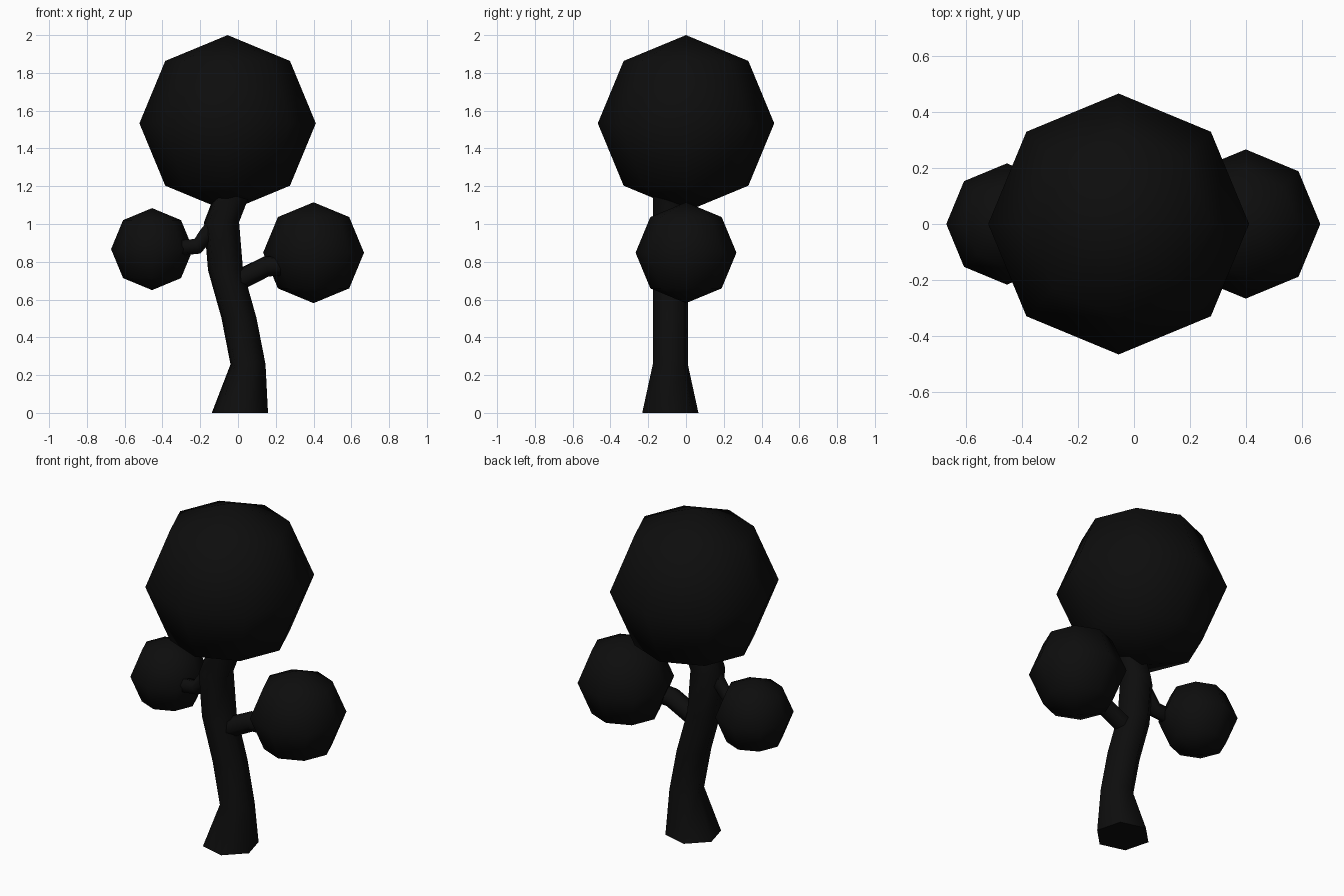
import bpy, bmesh, math
from mathutils import Vector

if "Cube" in bpy.data.objects:
    bpy.data.objects.remove(bpy.data.objects["Cube"])

mat = bpy.data.materials.new("black")
mat.diffuse_color = (0.004, 0.004, 0.004, 1)
mat.use_nodes = True
mat.node_tree.nodes["Principled BSDF"].inputs["Base Color"].default_value = mat.diffuse_color

DEPTH = -0.083   # trunk and branches lie in this y plane
SIDES = 6


def finish(name, bm):
    bmesh.ops.recalc_face_normals(bm, faces=bm.faces)
    me = bpy.data.meshes.new(name)
    bm.to_mesh(me)
    bm.free()
    ob = bpy.data.objects.new(name, me)
    bpy.context.collection.objects.link(ob)
    me.materials.append(mat)
    bpy.ops.object.select_all(action='DESELECT')
    ob.select_set(True)
    bpy.context.view_layer.objects.active = ob
    bpy.ops.object.shade_smooth_by_angle(angle=math.radians(70))


def tube(name, path, level=False):
    """Six-sided tube through (x, z, radius) points; level keeps rings horizontal."""
    bm = bmesh.new()
    pts = [Vector((x, DEPTH, z)) for x, z, r in path]
    rings = []
    for i, p in enumerate(pts):
        t = (pts[min(i + 1, len(pts) - 1)] - pts[max(i - 1, 0)]).normalized()
        if level:
            t = Vector((0, 0, 1))
        v = Vector((0, 1, 0))
        u = v.cross(t)
        ring = []
        for k in range(SIDES):
            a = math.radians(45 + 360 / SIDES * k)
            ring.append(bm.verts.new(p + path[i][2] * (math.cos(a) * u + math.sin(a) * v)))
        rings.append(ring)
    for a, b in zip(rings, rings[1:]):
        for k in range(SIDES):
            n = (k + 1) % SIDES
            bm.faces.new((a[k], a[n], b[n], b[k]))
    bm.faces.new(rings[0])
    bm.faces.new(rings[-1])
    finish(name, bm)


def foliage(name, x, z, radius):
    bm = bmesh.new()
    bmesh.ops.create_uvsphere(bm, u_segments=8, v_segments=4, radius=radius)
    bmesh.ops.translate(bm, verts=bm.verts, vec=(x, 0, z))
    finish(name, bm)


# Trunk with flared foot
tube("trunk", [(0.01, 0, 0.154), (0.053, 0.257, 0.096), (0.005, 0.503, 0.096),
               (-0.066, 0.755, 0.096), (-0.087, 1.01, 0.096), (0.01, 1.26, 0.096)], level=True)

# Branches
tube("right_branch", [(-0.04, 0.68, 0.056), (0.04, 0.72, 0.056), (0.15, 0.775, 0.056), (0.30, 0.785, 0.056)])
tube("left_branch", [(-0.09, 1.04, 0.043), (-0.165, 0.945, 0.043), (-0.215, 0.882, 0.043), (-0.35, 0.87, 0.043)])

# Foliage balls
foliage("crown", -0.055, 1.533, 0.467)
foliage("right_foliage", 0.40, 0.848, 0.267)
foliage("left_foliage", -0.455, 0.867, 0.217)
